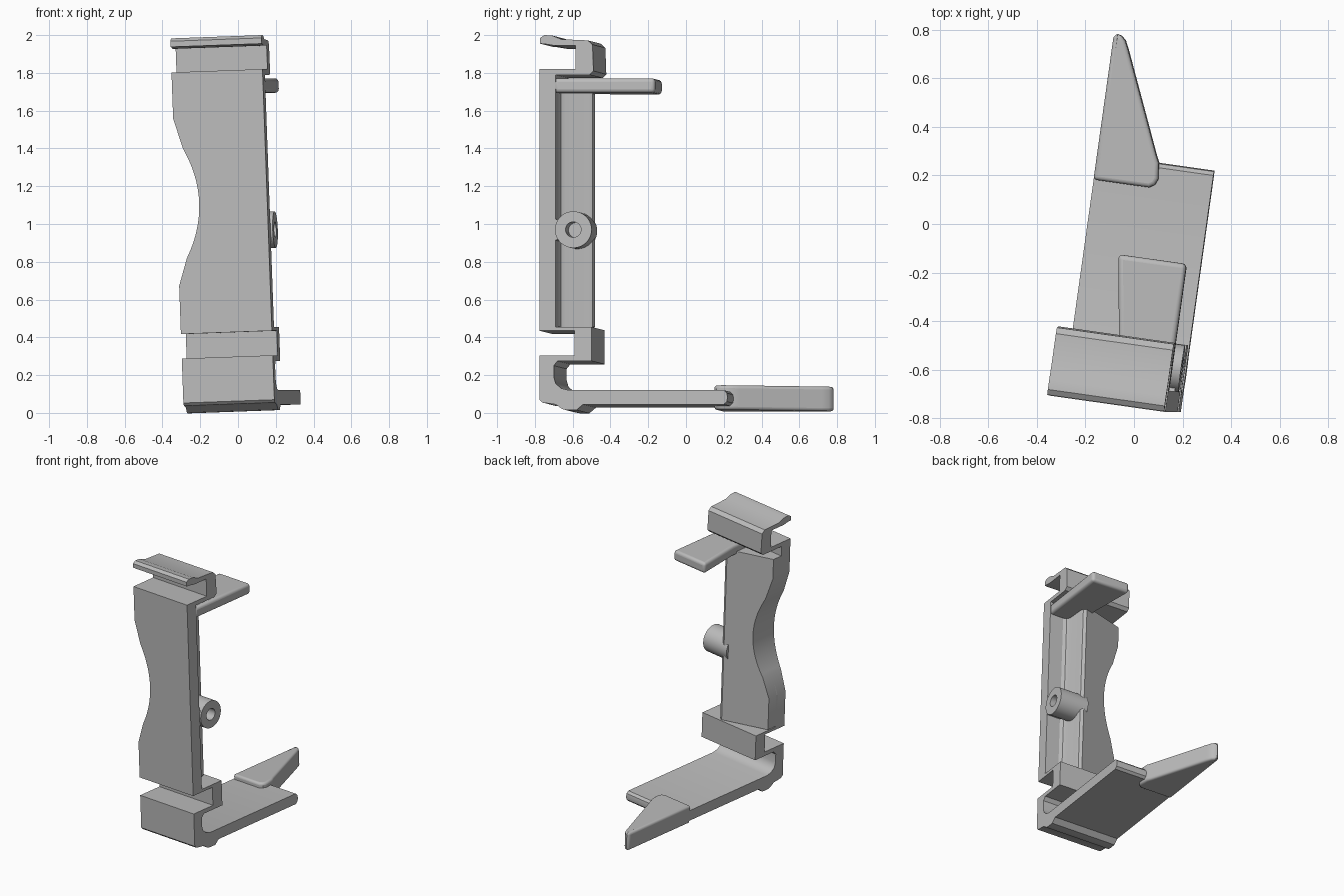
import bpy, bmesh, math
from mathutils import Matrix, Vector

cube = bpy.data.objects.get("Cube")
if cube:
    bpy.data.objects.remove(cube, do_unlink=True)

GREY = (0.5, 0.5, 0.5, 1.0)
mat = bpy.data.materials.new("plain grey")
mat.use_nodes = True
mat.diffuse_color = GREY
mat.node_tree.nodes["Principled BSDF"].inputs["Base Color"].default_value = GREY

# The clip is slightly turned and leaning: local axes are width, depth, height
LEAN = Matrix(((0.989, 0.14, -0.036, 0.3035),
               (-0.14, 1, 0, 0),
               (0.036, 0, 1, 0),
               (0, 0, 0, 1)))
LEFT = -0.487  # width position of the far side; the near side is 0


def prism(name, points, low, high, axis):
    """Extrude a closed outline along local axis 0, 1 or 2."""
    bm = bmesh.new()
    rings = []
    for level in (low, high):
        ring = []
        for a, b in points:
            co = [a, b]
            co.insert(axis, level)
            ring.append(bm.verts.new(LEAN @ Vector(co)))
        rings.append(ring)
    bm.faces.new(rings[0])
    bm.faces.new(rings[1])
    n = len(points)
    for i in range(n):
        j = (i + 1) % n
        bm.faces.new((rings[0][i], rings[0][j], rings[1][j], rings[1][i]))
    bmesh.ops.recalc_face_normals(bm, faces=bm.faces)
    mesh = bpy.data.meshes.new(name)
    bm.to_mesh(mesh)
    bm.free()
    mesh.materials.append(mat)
    obj = bpy.data.objects.new(name, mesh)
    bpy.context.collection.objects.link(obj)
    return obj


def activate(obj):
    bpy.ops.object.select_all(action='DESELECT')
    obj.select_set(True)
    bpy.context.view_layer.objects.active = obj


def cut(obj, cutter):
    mod = obj.modifiers.new("cut", 'BOOLEAN')
    mod.operation = 'DIFFERENCE'
    mod.solver = 'EXACT'
    mod.object = cutter
    activate(obj)
    bpy.ops.object.modifier_apply(modifier=mod.name)


def bevel(obj, width):
    mod = obj.modifiers.new("soft edges", 'BEVEL')
    mod.width = width
    mod.segments = 4
    mod.limit_method = 'ANGLE'
    mod.angle_limit = math.radians(50)


def circle(v, w, r, n=40):
    return [(v + r * math.cos(i * math.tau / n), w + r * math.sin(i * math.tau / n))
            for i in range(n)]


# Folded strip: foot, long lower arm, hook, front plate and top lip
strip = prism("folded_strip", [
    (-.775, .07), (-.76, .055), (-.69, .045), (-.655, .02), (-.63, .015), (-.58, .015),
    (-.545, .045), (.2, .045), (.216, .06), (.22, .083), (.216, .105), (.2, .12),
    (-.62, .12), (-.66, .13), (-.69, .155), (-.7, .19), (-.7, .25), (-.68, .275),
    (-.5, .275), (-.5, .455), (-.69, .455), (-.69, 1.79), (-.51, 1.79), (-.49, 1.81),
    (-.495, 1.95), (-.52, 1.972), (-.66, 1.978), (-.71, 1.998), (-.75, 2.0),
    (-.772, 1.985), (-.772, 1.955), (-.745, 1.953), (-.7, 1.945), (-.585, 1.945),
    (-.585, 1.82), (-.775, 1.82), (-.775, .435), (-.59, .435), (-.59, .305), (-.775, .305),
], LEFT, 0, 0)

# Thick rear of the plate, sloping away to the far side
backing = prism("rear_thickening", [
    (LEFT, -.72), (-.09, -.72), (-.1, -.69), (-.122, -.68), (-.135, -.655),
    (-.14, -.535), (-.148, -.515), (-.17, -.505), (LEFT, -.615),
], .46, 1.72, 2)

# Curved finger notch in the far side
notch = [(-.6, 1.575), (LEFT, 1.575)]
for i in range(25):
    d = .29 - .58 * i / 24
    notch.append((-.364 - d * d / 1.1, 1.125 + d))
notch += [(LEFT, .69), (-.6, .69)]
notch_cutter = prism("notch_cutter", notch, -.9, -.4, 1)
for part in (strip, backing):
    cut(part, notch_cutter)

# Short upper arm, wider toward its tip
upper_arm = prism("upper_arm", [(0, -.7), (0, -.165), (-.285, -.165), (-.235, -.5), (-.235, -.7)],
                  1.695, 1.772, 2)
bevel(upper_arm, .02)

# Tapered prong at the end of the lower arm
prong = prism("prong", [
    (LEFT, .115), (-.255, .115), (-.232, .13), (-.222, .155), (-.23, .22), (-.245, .25),
    (-.42, .66), (-.437, .695), (-.455, .712), (-.472, .716), (LEFT, .71),
], .025, .155, 2)
bevel(prong, .025)

# Round boss with a blind hole, joined to the plate by a web
boss = prism("boss", circle(-.595, .97, .097), -.2, .012, 0)
hole_cutter = prism("hole_cutter", circle(-.595, .97, .041, 28), -.1, .1, 0)
cut(boss, hole_cutter)
web = prism("boss_web", [(-.7, .91), (-.65, .93), (-.65, 1.01), (-.7, 1.03)], -.2, -.002, 0)

for cutter in (notch_cutter, hole_cutter):
    bpy.data.objects.remove(cutter, do_unlink=True)

for part in (strip, backing, upper_arm, prong, boss, web):
    activate(part)
    bpy.ops.object.shade_smooth_by_angle(angle=math.radians(35))
